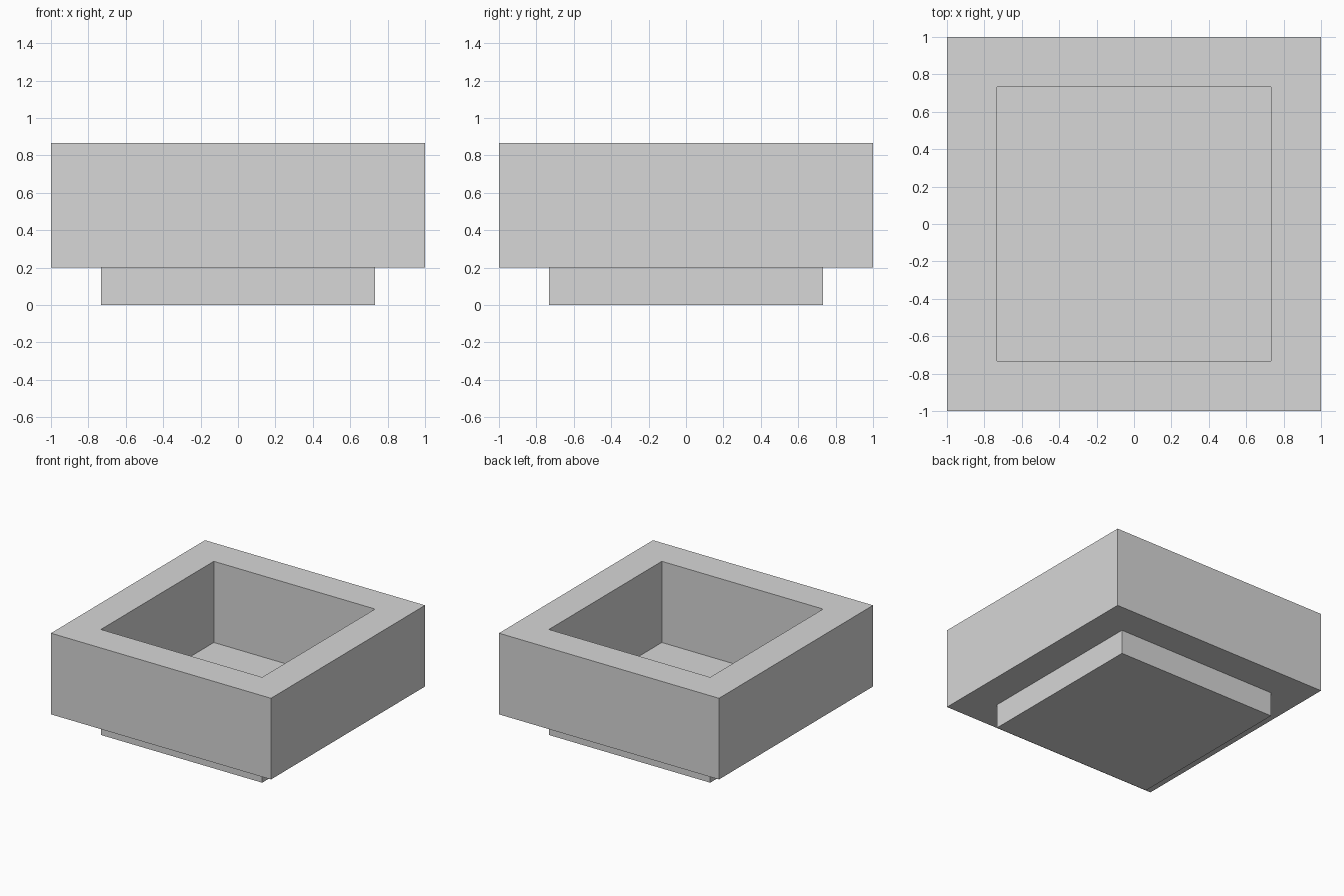
import bpy
import bmesh

OUTER = 1.0      # half width of the frame
INNER = 0.733    # half width of the opening and the base
BASE_TOP = 0.2
TOP = 0.867

default_cube = bpy.data.objects.get("Cube")
if default_cube:
    bpy.data.objects.remove(default_cube, do_unlink=True)

grey = bpy.data.materials.new("plain grey")
grey.use_nodes = True
colour = (0.68, 0.68, 0.68, 1.0)
grey.diffuse_color = colour
grey.node_tree.nodes["Principled BSDF"].inputs["Base Color"].default_value = colour


def square_loft(name, profile, closed):
    """Join square rings given as (half width, height); close the loop or cap the ends."""
    bm = bmesh.new()
    rings = [[bm.verts.new((sx * half, sy * half, z))
              for sx, sy in ((-1, -1), (1, -1), (1, 1), (-1, 1))]
             for half, z in profile]
    pairs = list(zip(rings, rings[1:]))
    if closed:
        pairs.append((rings[-1], rings[0]))
    else:
        bm.faces.new(rings[0])
        bm.faces.new(rings[-1])
    for low, high in pairs:
        for i in range(4):
            j = (i + 1) % 4
            bm.faces.new((low[i], low[j], high[j], high[i]))
    bmesh.ops.recalc_face_normals(bm, faces=bm.faces[:])
    mesh = bpy.data.meshes.new(name)
    bm.to_mesh(mesh)
    bm.free()
    mesh.materials.append(grey)
    bpy.context.collection.objects.link(bpy.data.objects.new(name, mesh))


# Base plinth, whose top is the floor of the recess
square_loft("base_plinth", [(INNER, 0.0), (INNER, BASE_TOP)], closed=False)

# Thick square frame around the open recess
square_loft("square_frame", [(INNER, BASE_TOP), (OUTER, BASE_TOP),
                             (OUTER, TOP), (INNER, TOP)], closed=True)
